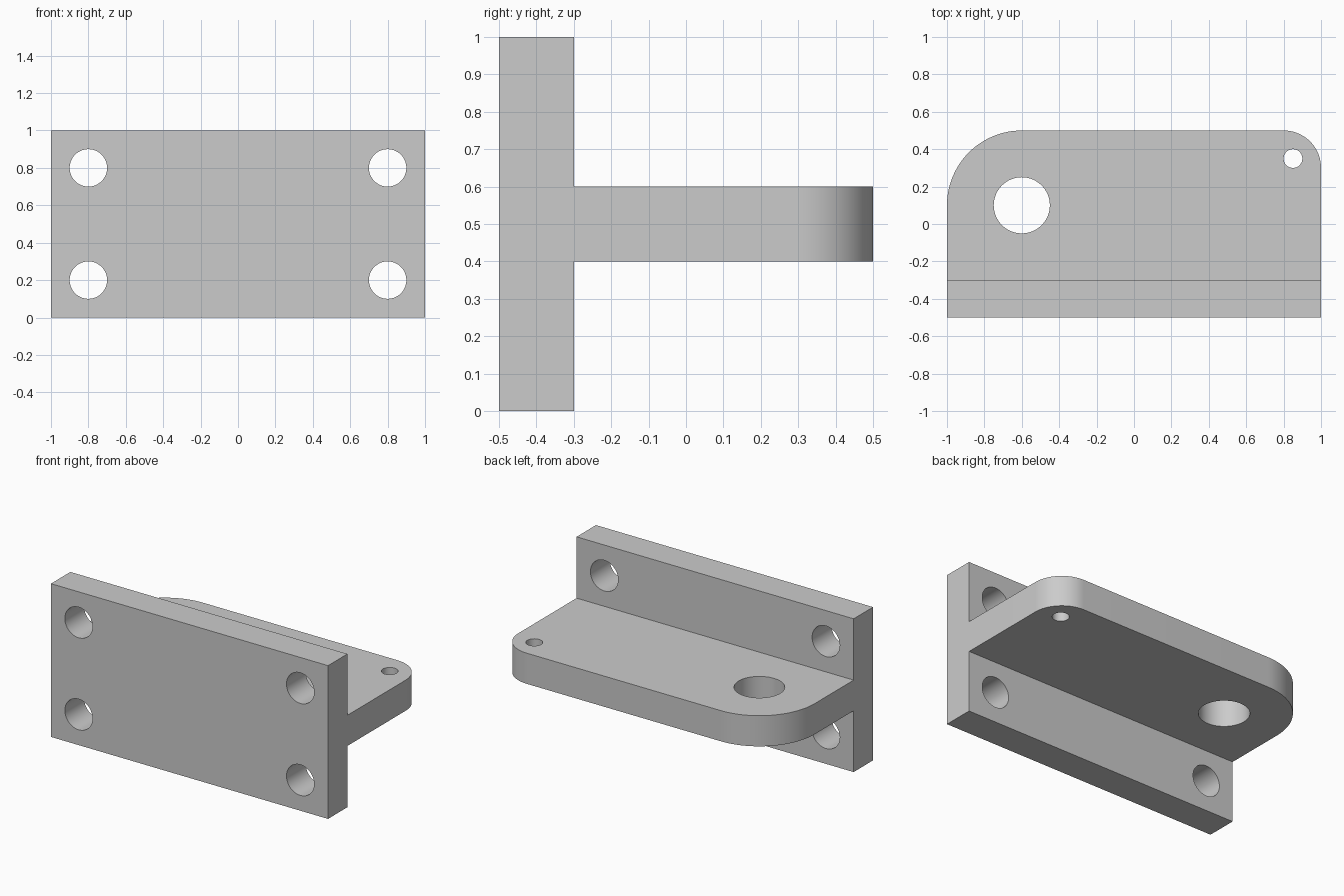
import bpy
import bmesh
import math
from mathutils import Matrix, Vector

cube = bpy.data.objects.get("Cube")
if cube:
    bpy.data.objects.remove(cube, do_unlink=True)

grey = bpy.data.materials.new("plain grey")
grey.use_nodes = True
colour = (0.6, 0.6, 0.6, 1)
grey.diffuse_color = colour
grey.node_tree.nodes["Principled BSDF"].inputs["Base Color"].default_value = colour


def make_object(name, bm):
    bmesh.ops.recalc_face_normals(bm, faces=bm.faces)
    mesh = bpy.data.meshes.new(name)
    bm.to_mesh(mesh)
    bm.free()
    mesh.materials.append(grey)
    obj = bpy.data.objects.new(name, mesh)
    bpy.context.collection.objects.link(obj)
    return obj


def add_hole(bm, centre, radius, turn):
    bmesh.ops.create_cone(bm, cap_ends=True, segments=64, radius1=radius,
                          radius2=radius, depth=0.5,
                          matrix=Matrix.Translation(centre) @ turn)


def round_corner(bm, x, radius):
    # Vertical shelf edge at the back, on the given side
    edges = [e for e in bm.edges
             if all((v.co.xy - Vector((x, 0.5))).length < 1e-4 for v in e.verts)]
    bmesh.ops.bevel(bm, geom=edges, offset=radius, offset_type='OFFSET',
                    segments=24, profile=0.5, affect='EDGES')


# T-shaped section (y, z) swept across the width
section = [(-0.5, 0), (-0.3, 0), (-0.3, 0.4), (0.5, 0.4),
           (0.5, 0.6), (-0.3, 0.6), (-0.3, 1), (-0.5, 1)]
body = bmesh.new()
face = body.faces.new([body.verts.new((-1, y, z)) for y, z in section])
swept = bmesh.ops.extrude_face_region(body, geom=[face], use_keep_orig=True)
bmesh.ops.translate(body, vec=(2, 0, 0),
                    verts=[g for g in swept["geom"] if isinstance(g, bmesh.types.BMVert)])

# Large and small rounded shelf corners
round_corner(body, -1, 0.4)
round_corner(body, 1, 0.2)
bracket = make_object("bracket", body)

# Four plate holes and two shelf holes
holes = bmesh.new()
along_y = Matrix.Rotation(math.pi / 2, 4, 'X')
for x in (-0.8, 0.8):
    for z in (0.2, 0.8):
        add_hole(holes, (x, -0.4, z), 0.1, along_y)
add_hole(holes, (-0.6, 0.1, 0.5), 0.15, Matrix())
add_hole(holes, (0.85, 0.35, 0.5), 0.05, Matrix())
cutter = make_object("hole_cutter", holes)
cutter.hide_render = True

# Cut the holes, then drop the cutter
cut = bracket.modifiers.new("holes", 'BOOLEAN')
cut.operation = 'DIFFERENCE'
cut.solver = 'EXACT'
cut.object = cutter
bpy.ops.object.select_all(action='DESELECT')
bracket.select_set(True)
bpy.context.view_layer.objects.active = bracket
bpy.ops.object.modifier_apply(modifier=cut.name)
bpy.data.objects.remove(cutter, do_unlink=True)

bpy.ops.object.shade_smooth_by_angle(angle=math.radians(30))
